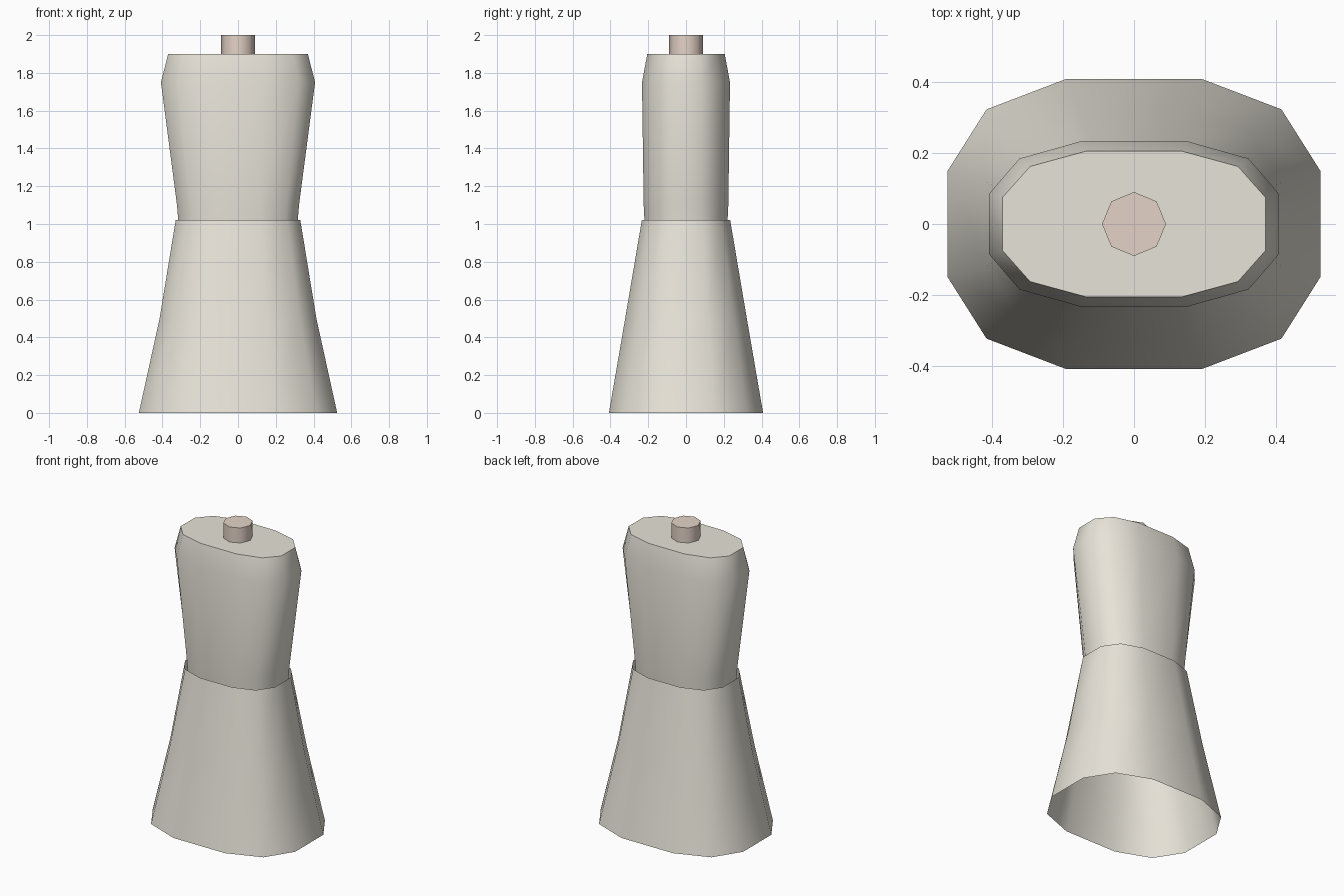
import bpy, bmesh, math

if "Cube" in bpy.data.objects:
    bpy.data.objects.remove(bpy.data.objects["Cube"])


def material(name, color):
    m = bpy.data.materials.new(name)
    m.diffuse_color = color
    m.use_nodes = True
    m.node_tree.nodes["Principled BSDF"].inputs["Base Color"].default_value = m.diffuse_color
    return m


# rounded twelve-sided outline, one quadrant as fractions of the half widths
QUAD = [(1.0, 0.363), (0.79, 0.79), (0.363, 1.0)]
OUTLINE = (QUAD + [(-x, y) for x, y in reversed(QUAD)]
           + [(-x, -y) for x, y in QUAD] + [(x, -y) for x, y in reversed(QUAD)])
OCTAGON = [(math.cos(i * math.pi / 4), math.sin(i * math.pi / 4)) for i in range(8)]


def loft(name, outline, levels, mat, cap_top):
    """Skin a stack of scaled outlines; levels are (z, half x, half y)."""
    bm = bmesh.new()
    rings = [[bm.verts.new((x * hx, y * hy, z)) for x, y in outline]
             for z, hx, hy in levels]
    n = len(outline)
    for lo, hi in zip(rings, rings[1:]):
        for i in range(n):
            j = (i + 1) % n
            bm.faces.new((lo[i], lo[j], hi[j], hi[i]))
    if cap_top:
        bm.faces.new(rings[-1])
    mesh = bpy.data.meshes.new(name)
    bm.to_mesh(mesh)
    bm.free()
    obj = bpy.data.objects.new(name, mesh)
    bpy.context.collection.objects.link(obj)
    mesh.materials.append(mat)
    bpy.ops.object.select_all(action='DESELECT')
    obj.select_set(True)
    bpy.context.view_layer.objects.active = obj
    bpy.ops.object.shade_smooth_by_angle(angle=math.radians(50))
    return obj


cloth = material("cloth", (0.80, 0.77, 0.69, 1))
skin = material("skin", (0.78, 0.65, 0.57, 1))

# skirt, open at both ends
loft("skirt", OUTLINE,
     [(0, 0.525, 0.408), (0.5, 0.415, 0.322), (1.02, 0.33, 0.234)], cloth, False)

# bodice, tucked inside the skirt
loft("bodice", OUTLINE,
     [(1.0, 0.315, 0.219), (1.1, 0.323, 0.224), (1.75, 0.408, 0.233), (1.9, 0.37, 0.205)],
     cloth, True)

# neck stub
loft("neck", OCTAGON, [(1.88, 0.09, 0.09), (2.0, 0.09, 0.09)], skin, True)
